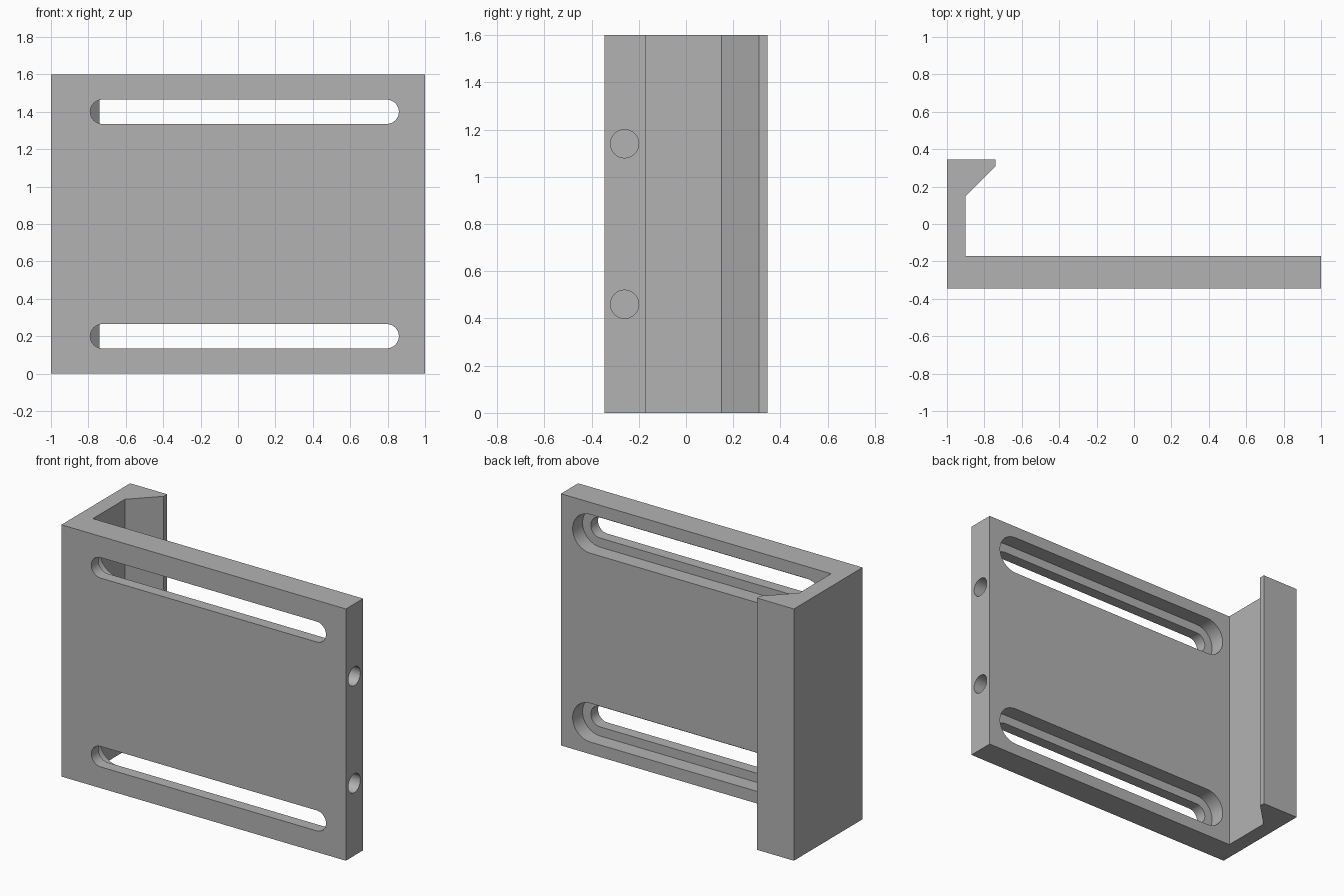
import bpy, bmesh, math
from mathutils import Matrix, Vector

if "Cube" in bpy.data.objects:
    bpy.data.objects.remove(bpy.data.objects["Cube"], do_unlink=True)

grey = bpy.data.materials.new("plain grey")
grey.use_nodes = True
colour = (0.45, 0.45, 0.45, 1)
grey.diffuse_color = colour
grey.node_tree.nodes["Principled BSDF"].inputs["Base Color"].default_value = colour

HEIGHT, FRONT, PLATE_BACK, BACK = 1.6, -0.345, -0.172, 0.345


def extrude(name, points, direction, matrix=Matrix()):
    """Solid made by sweeping a flat outline along a direction."""
    bm = bmesh.new()
    face = bm.faces.new([bm.verts.new(p) for p in points])
    swept = bmesh.ops.extrude_face_region(bm, geom=[face])["geom"]
    verts = [v for v in swept if isinstance(v, bmesh.types.BMVert)]
    bmesh.ops.translate(bm, verts=verts, vec=direction)
    bmesh.ops.transform(bm, matrix=matrix, verts=bm.verts)
    bmesh.ops.recalc_face_normals(bm, faces=bm.faces)
    mesh = bpy.data.meshes.new(name)
    bm.to_mesh(mesh)
    bm.free()
    mesh.materials.append(grey)
    ob = bpy.data.objects.new(name, mesh)
    bpy.context.collection.objects.link(ob)
    return ob


def slot_cutter(z, radius, y0, y1):
    """Round-ended slot running along x, cut through y."""
    points, steps = [], 16
    for centre, start in ((0.795, -90), (-0.725, 90)):
        for i in range(steps + 1):
            a = math.radians(start + 180 * i / steps)
            points.append((centre + radius * math.cos(a), y0, z + radius * math.sin(a)))
    return extrude("slot_cutter", points, (0, y1 - y0, 0))


def hole_cutter(z, radius, depth):
    """Round blind hole in the right-hand end of the plate."""
    ring = [math.tau * i / 32 for i in range(32)]
    points = [(1.05, -0.26 + radius * math.cos(a), z + radius * math.sin(a)) for a in ring]
    return extrude("hole_cutter", points, (-0.05 - depth, 0, 0))


# Plate, side wall and hooked lip as one swept profile
outline = [(-1, FRONT), (1, FRONT), (1, PLATE_BACK), (-0.9, PLATE_BACK),
           (-0.9, 0.15), (-0.74, 0.31), (-0.74, BACK), (-1, BACK)]
bracket = extrude("slotted_bracket", [(x, y, 0) for x, y in outline], (0, 0, HEIGHT))

# Stepped slots, wider at the back, and the end holes
cutters = []
for z in (0.2, 1.4):
    cutters.append(slot_cutter(z, 0.065, FRONT - 0.05, PLATE_BACK + 0.03))
    cutters.append(slot_cutter(z, 0.123, PLATE_BACK - 0.1, PLATE_BACK + 0.05))
for z in (0.46, 1.14):
    cutters.append(hole_cutter(z, 0.06, 0.4))

bpy.ops.object.select_all(action="DESELECT")
bpy.context.view_layer.objects.active = bracket
bracket.select_set(True)
for cutter in cutters:
    cutter.hide_render = True
    mod = bracket.modifiers.new("cut", "BOOLEAN")
    mod.operation = "DIFFERENCE"
    mod.solver = "EXACT"
    mod.object = cutter
    bpy.ops.object.modifier_apply(modifier=mod.name)
    bpy.data.objects.remove(cutter, do_unlink=True)

# Smooth rounds with crisp edges
bpy.ops.object.shade_smooth_by_angle(angle=math.radians(30))
